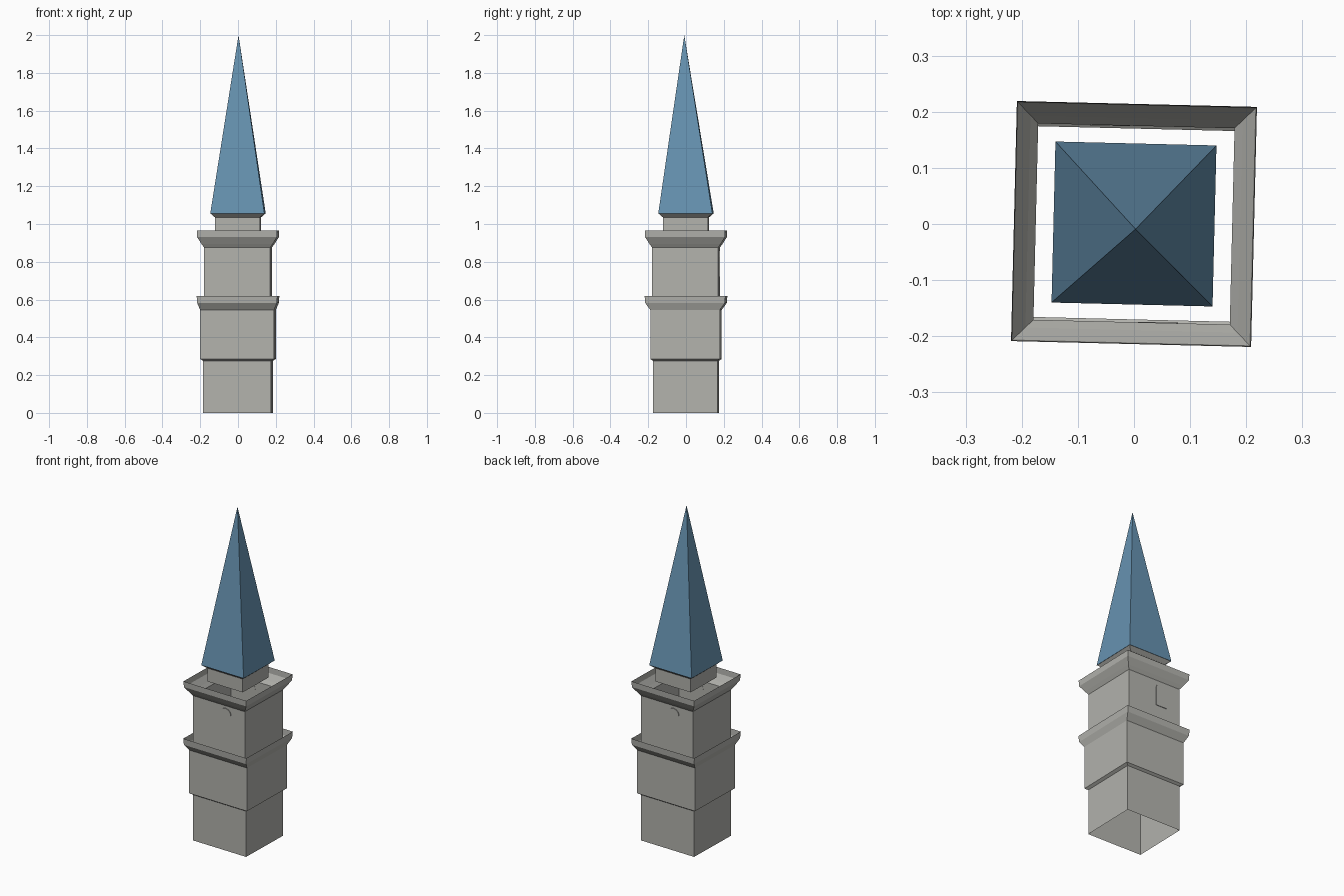
import bpy, bmesh, math
from mathutils import Matrix

if "Cube" in bpy.data.objects:
    bpy.data.objects.remove(bpy.data.objects["Cube"])

TURN = Matrix.Rotation(math.radians(-1.4), 4, 'Z')   # tower stands slightly turned


def material(name, rgb):
    m = bpy.data.materials.new(name)
    m.diffuse_color = (*rgb, 1)
    m.use_nodes = True
    m.node_tree.nodes["Principled BSDF"].inputs["Base Color"].default_value = m.diffuse_color
    return m


stone = material("pale_stone", (0.45, 0.45, 0.42))
slate = material("blue_slate", (0.135, 0.29, 0.44))


def finish(name, bm, mat):
    bm.transform(TURN)
    me = bpy.data.meshes.new(name)
    bm.to_mesh(me)
    bm.free()
    me.materials.append(mat)
    ob = bpy.data.objects.new(name, me)
    bpy.context.collection.objects.link(ob)
    return ob


def square_shell(name, profile, mat):
    """Open hollow shell through rectangles (half x, half y, z), bottom to top."""
    bm = bmesh.new()
    rings = [[bm.verts.new((sx * hx, sy * hy, z))
              for sx, sy in ((-1, -1), (1, -1), (1, 1), (-1, 1))]
             for hx, hy, z in profile]
    for a, b in zip(rings, rings[1:]):
        for i in range(4):
            j = (i + 1) % 4
            bm.faces.new((a[i], a[j], b[j], b[i]))
    return finish(name, bm, mat)


# Lower shaft: base, projecting second storey and its flared rim
square_shell("lower_shaft", [
    (0.180, 0.170, 0), (0.180, 0.170, 0.275), (0.196, 0.184, 0.285),
    (0.196, 0.184, 0.545), (0.211, 0.211, 0.582), (0.214, 0.214, 0.62)], stone)

# Belfry storey, open at the top, with flared parapet
square_shell("belfry", [
    (0.175, 0.175, 0.55), (0.175, 0.175, 0.875), (0.189, 0.189, 0.895),
    (0.211, 0.211, 0.93), (0.213, 0.213, 0.965)], stone)

# Neck under the spire with its flared eaves
square_shell("spire_neck", [
    (0.119, 0.119, 0.955), (0.119, 0.119, 1.035), (0.142, 0.142, 1.055)], stone)

# Spire: four-sided pyramid, tip slightly off centre
bm = bmesh.new()
base = [bm.verts.new((sx * 0.1435, sy * 0.1435, 1.055))
        for sx, sy in ((-1, -1), (1, -1), (1, 1), (-1, 1))]
tip = bm.verts.new((0.003, -0.009, 2.0))
for i in range(4):
    bm.faces.new((base[i], base[(i + 1) % 4], tip))
bm.faces.new(base[::-1])
finish("spire", bm, slate)

# Thin arched blind windows on the front and back of the belfry
for name, s in (("front_window", 1), ("back_window", -1)):
    bm = bmesh.new()
    cx, r, z0, z1 = 0.047, 0.036, 0.72, 0.825
    outline = [(cx - r, z0), (cx + r, z0)]
    outline += [(cx + r * math.cos(a), z1 + r * math.sin(a))
                for a in (math.pi * k / 6 for k in range(7))]
    face = bm.faces.new([bm.verts.new((s * x, s * -0.179, z)) for x, z in outline])
    out = bmesh.ops.extrude_face_region(bm, geom=[face])
    bmesh.ops.translate(bm, vec=(0, s * 0.005, 0),
                        verts=[v for v in out["geom"] if isinstance(v, bmesh.types.BMVert)])
    bmesh.ops.recalc_face_normals(bm, faces=bm.faces)
    finish(name, bm, stone)
